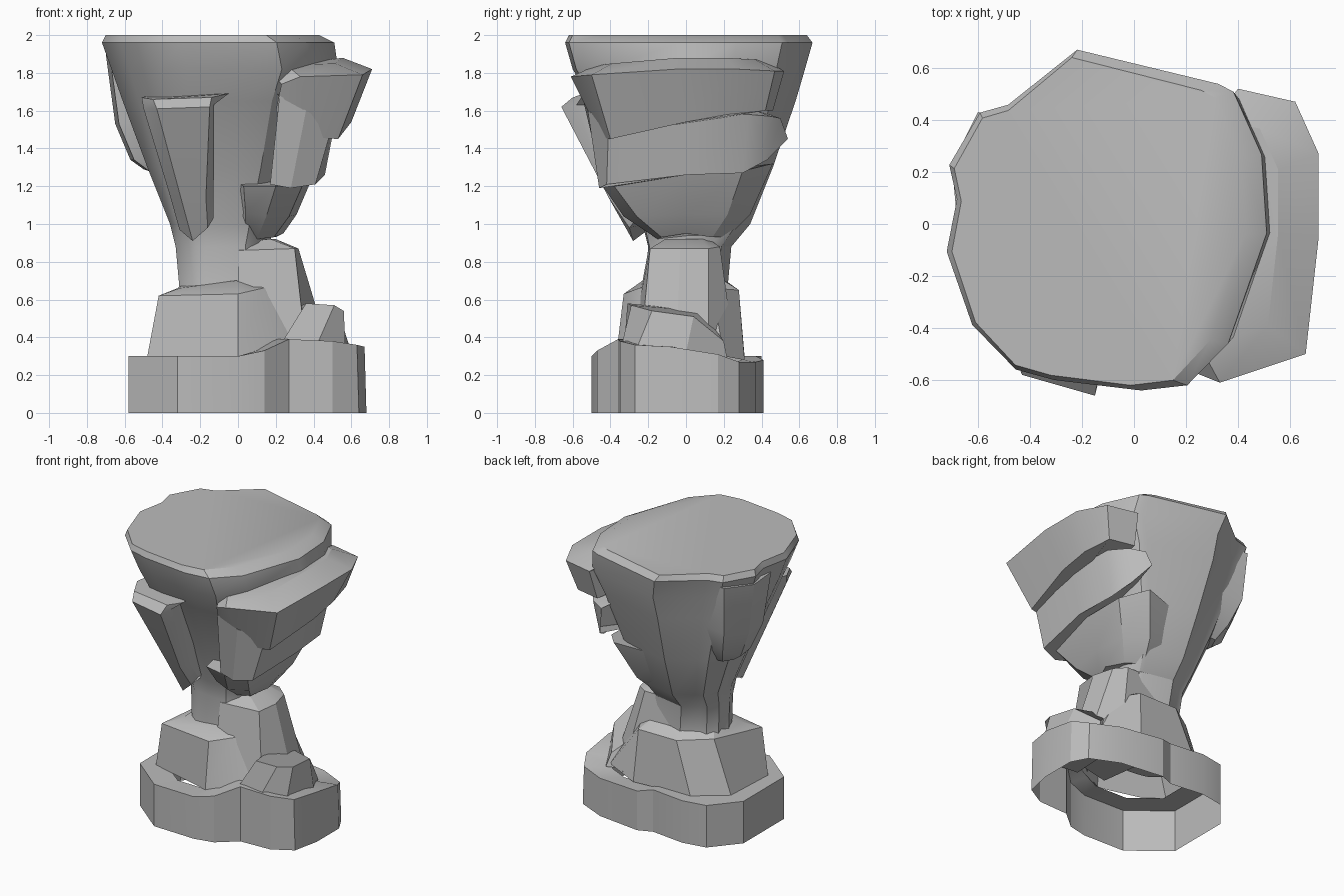
import bpy
import bmesh
from math import radians

default_cube = bpy.data.objects.get("Cube")
if default_cube:
    bpy.data.objects.remove(default_cube, do_unlink=True)

UNIT = 0.01  # all coordinates below are in hundredths

stone = bpy.data.materials.new("grey stone")
stone.use_nodes = True
stone.diffuse_color = (0.5, 0.5, 0.5, 1)
stone.node_tree.nodes["Principled BSDF"].inputs["Base Color"].default_value = stone.diffuse_color


def loft(name, rings, cap_bottom=True, cap_top=True, angle=28):
    """Skin a stack of equal-length point rings into one rock part."""
    bm = bmesh.new()
    loops = [[bm.verts.new([c * UNIT for c in point]) for point in ring] for ring in rings]
    count = len(loops[0])
    for lower, upper in zip(loops, loops[1:]):
        for i in range(count):
            j = (i + 1) % count
            bm.faces.new((lower[i], lower[j], upper[j], upper[i]))
    if cap_bottom:
        bm.faces.new(reversed(loops[0]))
    if cap_top:
        bm.faces.new(loops[-1])
    bmesh.ops.recalc_face_normals(bm, faces=bm.faces)
    mesh = bpy.data.meshes.new(name)
    bm.to_mesh(mesh)
    bm.free()
    mesh.materials.append(stone)
    obj = bpy.data.objects.new(name, mesh)
    bpy.context.collection.objects.link(obj)
    bpy.ops.object.select_all(action="DESELECT")
    obj.select_set(True)
    bpy.context.view_layer.objects.active = obj
    bpy.ops.object.shade_smooth_by_angle(angle=radians(angle))
    return obj


def shrink(ring, factor, lift=0):
    """Copy of a ring pulled towards the centre axis and raised."""
    return [(x * factor, y * factor, z + lift) for x, y, z in ring]


def fit(outline, z, left, right, front, back):
    """Copy of a flat outline stretched into the given bounds."""
    xs, ys = zip(*outline)

    def remap(value, values, low, high):
        return low + (value - min(values)) / (max(values) - min(values)) * (high - low)

    return [(remap(x, xs, left, right), remap(y, ys, front, back), z) for x, y in outline]


# Base: an open-bottomed wall with a ledge running in under the pedestal
base_top = [
    (-58, -28, 30), (-32, -49, 30), (0, -50, 30), (14, -47, 33),
    (27, -36, 39), (50, -35, 38), (63, -27, 36), (67, -8, 35),
    (67, 17, 31), (61, 28, 27), (42, 37, 27), (10, 41, 28),
    (0, 37, 30), (-25, 40, 30), (-42, 37, 30), (-58, 18, 30),
]
base_foot = [(x + (1 if x > 60 else 0), y, 0) for x, y, z in base_top]
loft("base", [base_foot, base_top, shrink(base_top, 0.72)], cap_bottom=False, cap_top=False)

# Pedestal: tapered block standing on the base
loft("pedestal", [
    [(-48, -24, 30), (0, -37, 30), (30, -26, 34), (48, -10, 34),
     (46, 20, 30), (20, 31, 28), (-25, 31, 30), (-46, 15, 30)],
    [(-42, -26, 62), (0, -33, 63), (13, -25, 66), (25, -10, 66),
     (25, 14, 66), (18, 28, 65), (-12, 28, 65), (-32, 14, 66)],
    [(-31, -18, 66), (-1, -23, 70), (11, -20, 68), (20, -8, 68),
     (20, 10, 68), (14, 20, 70), (-12, 21, 70), (-29, 10, 69)],
], cap_bottom=False)

# Column: angular block under the ledge side
loft("column", [
    [(0, -30, 32), (36, -24, 34), (48, -5, 34), (46, 12, 34), (32, 26, 30), (-5, 26, 30)],
    [(0, -20, 86), (30, -19, 87), (32, -3, 87), (28, 12, 87), (20, 18, 88), (-5, 18, 88)],
    [(0, -12, 90), (17, -11, 92), (20, -2, 92), (18, 8, 92), (13, 12, 92), (-5, 12, 92)],
])

# Boulder: low shoulder beside the column
loft("boulder", [
    [(20, -33, 32), (40, -35, 32), (57, -27, 32), (60, 0, 32), (48, 22, 28), (25, 18, 30)],
    [(36, -31, 58), (51, -29, 57), (56, -18, 54), (54, 4, 51), (45, 20, 38), (28, 8, 54)],
])

# Cup: flaring main body from the waist to the flat top
rim = [
    (-72, -10), (-62, -38), (-45, -55), (-30, -59), (4, -63), (22, -61),
    (38, -45), (53, -3), (51, 27), (40, 51), (34, 54), (-21, 67),
    (-48, 46), (-59, 43), (-71, 23), (-68, 10),
]
levels = [
    (40, -40, 22, -22, 26),
    (66, -31, 19, -22, 22),
    (88, -33, 16, -20, 24),
    (100, -36, 20, -23, 34),
    (130, -48, 32, -34, 46),
    (165, -61, 44, -50, 58),
    (182, -67, 53, -60, 63),
    (196, -72, 51, -64, 67),
    (200, -70, 43, -62, 64),
]
loft("cup", [fit(rim, *level) for level in levels], angle=32)

# Bulge: rounded underside beneath the ledges
loft("bulge", [
    [(4, -18, 97), (10, -15, 92), (19, -13, 93), (24, 0, 95), (20, 14, 93), (10, 22, 93), (-8, 18, 93)],
    [(4, -30, 106), (15, -33, 104), (27, -26, 104), (31, 0, 105), (28, 22, 105), (15, 34, 105), (-8, 30, 105)],
    [(3, -40, 120), (20, -44, 120), (34, -38, 120), (40, 0, 126), (38, 30, 128), (25, 46, 132), (-8, 38, 128)],
])

# Lower ledge
lower_lip = [
    (22, -55, 168), (36, -52, 160), (50, -41, 152), (52, 0, 157),
    (50, 33, 158), (42, 45, 157), (32, 50, 156),
]
loft("lower_ledge", [
    [(17, -44, 121), (28, -46, 119), (41, -42, 121), (46, 0, 126),
     (44, 30, 127), (38, 43, 134), (30, 54, 145)],
    lower_lip,
    shrink(lower_lip, 0.7, 5),
])

# Upper ledge: overhanging shelf with a sloped top
upper_lip = [
    (23, -57, 174), (33, -61, 178), (66, -50, 179), (71, -5, 182),
    (71, 27, 182), (62, 47, 181), (40, 52, 181),
]
loft("upper_ledge", [
    [(20, -51, 160), (36, -45, 146), (53, -40, 145), (60, 0, 154),
     (60, 22, 158), (56, 42, 160), (38, 46, 160)],
    upper_lip,
    shrink(upper_lip, 0.78, 6),
], angle=25)

# Front slab: tapering shard leaning on the cup
loft("front_slab", [
    [(-31, -20, 97), (-24, -28, 91), (-16, -30, 98), (-13, -26, 103), (-13, -8, 103), (-28, -8, 100)],
    [(-36, -27, 115), (-30, -37, 113), (-17, -41, 114), (-13, -36, 116), (-13, -15, 116), (-32, -12, 116)],
    [(-50, -42, 161), (-43, -58, 161), (-15, -66, 162), (-13, -58, 163), (-12, -30, 163), (-47, -25, 161)],
    [(-51, -41, 167), (-45, -53, 166), (-14, -60, 167), (-5, -54, 169), (-8, -30, 169), (-47, -25, 168)],
])

# Side slab: wedge on the plain side of the cup
loft("side_slab", [
    [(-47, 10, 128), (-50, 18, 129), (-47, 26, 130), (-30, 26, 130), (-30, 10, 128)],
    [(-55, 6, 134), (-57, 20, 134), (-52, 33, 140), (-36, 32, 140), (-36, 6, 136)],
    [(-63, 3, 153), (-65, 22, 153), (-58, 40, 158), (-42, 38, 158), (-42, 3, 154)],
    [(-68, 1, 190), (-70, 23, 190), (-60, 43, 192), (-45, 40, 192), (-45, 1, 190)],
])
